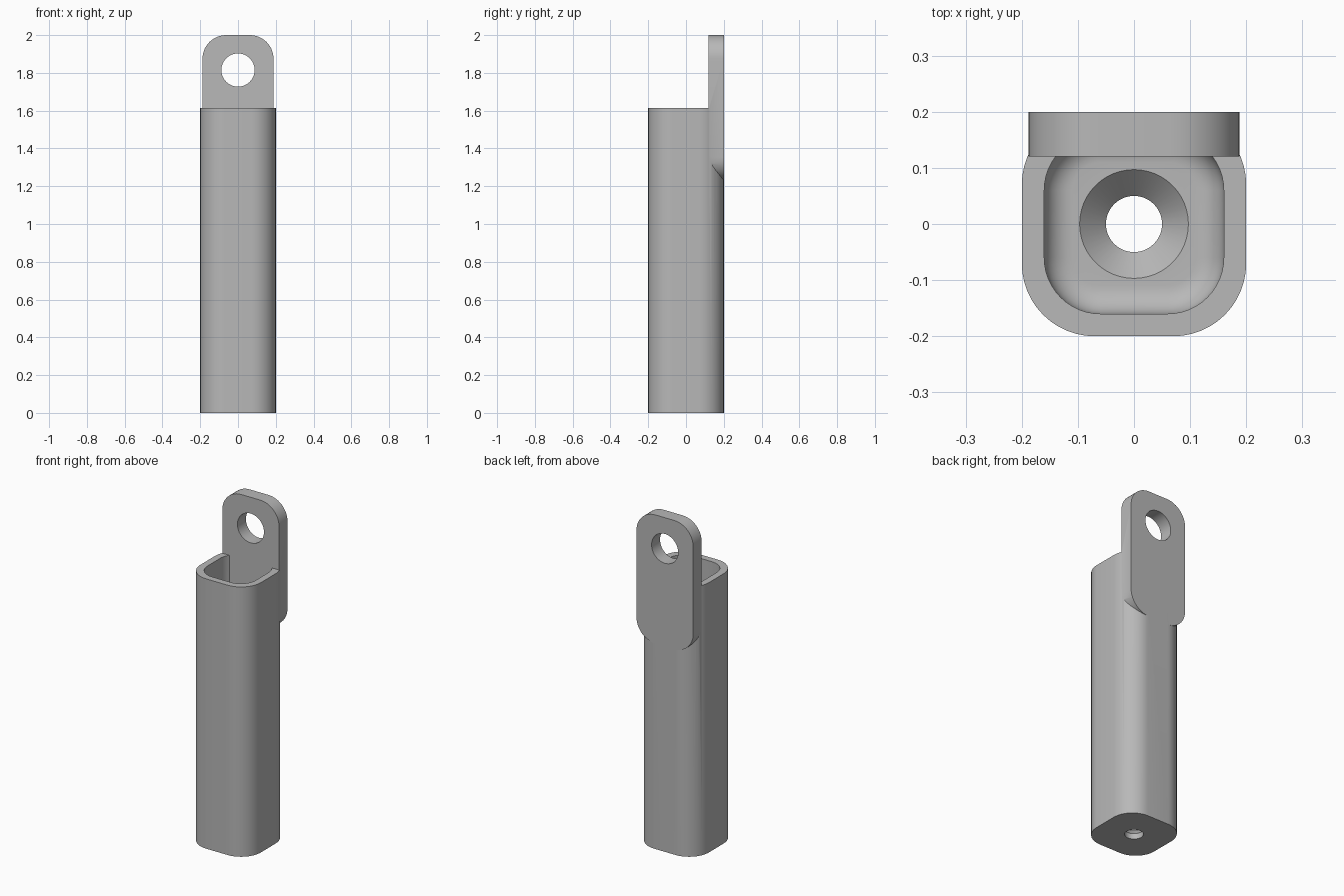
import bpy, bmesh
from math import sin, cos, pi

cube = bpy.data.objects.get("Cube")
if cube:
    bpy.data.objects.remove(cube, do_unlink=True)

steel = bpy.data.materials.new("grey_steel")
steel.use_nodes = True
grey = (0.48, 0.48, 0.48, 1)
steel.diffuse_color = grey
steel.node_tree.nodes["Principled BSDF"].inputs["Base Color"].default_value = grey


def ring(half_u, half_v, radius, steps=12):
    """Rounded rectangle outline; a circle when all sizes are equal."""
    points = []
    for corner, (su, sv) in enumerate([(1, 1), (-1, 1), (-1, -1), (1, -1)]):
        for i in range(steps + 1):
            a = (corner + i / steps) * pi / 2
            points.append((su * (half_u - radius) + radius * cos(a),
                           sv * (half_v - radius) + radius * sin(a)))
    return points


def loft_loop(name, sections):
    """Join the sections in order, and the last one back to the first."""
    bm = bmesh.new()
    rings = [[bm.verts.new(p) for p in s] for s in sections]
    for a, b in zip(rings, rings[1:] + rings[:1]):
        for i in range(len(a)):
            j = (i + 1) % len(a)
            bm.faces.new((a[i], a[j], b[j], b[i]))
    bmesh.ops.remove_doubles(bm, verts=bm.verts, dist=1e-5)
    bmesh.ops.recalc_face_normals(bm, faces=bm.faces)
    mesh = bpy.data.meshes.new(name)
    bm.to_mesh(mesh)
    bm.free()
    mesh.materials.append(steel)
    obj = bpy.data.objects.new(name, mesh)
    bpy.context.collection.objects.link(obj)
    return obj


# Square tube with a filleted floor and a countersunk screw hole
floor, fillet = 0.08, 0.05
outline = [(0.05, 0.05, 0), (0.2, 0.13, 0), (0.2, 0.13, 1.615)]
outline.append((0.16, 0.1, 1.615))
for i in range(9):
    a = i / 8 * pi / 2
    inset = fillet * (1 - cos(a))
    outline.append((0.16 - inset, 0.1 - inset, floor + fillet * (1 - sin(a))))
outline += [(0.097, 0.097, floor), (0.05, 0.05, 0.033)]
tube = loft_loop("tube_with_lug", [[(u, v, z) for u, v in ring(h, h, r)]
                                   for h, r, z in outline])

# Rounded lug plate with an eye, set into the back wall
def plate_ring(y, half_x, half_z, radius, centre):
    return [(u, y, centre + v) for u, v in ring(half_x, half_z, radius)]


body = (0.188, 0.385, 0.125, 1.615)
eye = (0.088, 0.088, 0.088, 1.815)
plate = loft_loop("lug_plate", [plate_ring(0.12, *body), plate_ring(0.2, *body),
                                plate_ring(0.2, *eye), plate_ring(0.12, *eye)])

# Fuse the plate into the tube
union = tube.modifiers.new("fuse_plate", 'BOOLEAN')
union.operation = 'UNION'
union.solver = 'EXACT'
union.object = plate
bpy.ops.object.select_all(action='DESELECT')
tube.select_set(True)
bpy.context.view_layer.objects.active = tube
bpy.ops.object.modifier_apply(modifier=union.name)
bpy.data.objects.remove(plate, do_unlink=True)
bpy.ops.object.shade_smooth_by_angle(angle=pi / 6)
